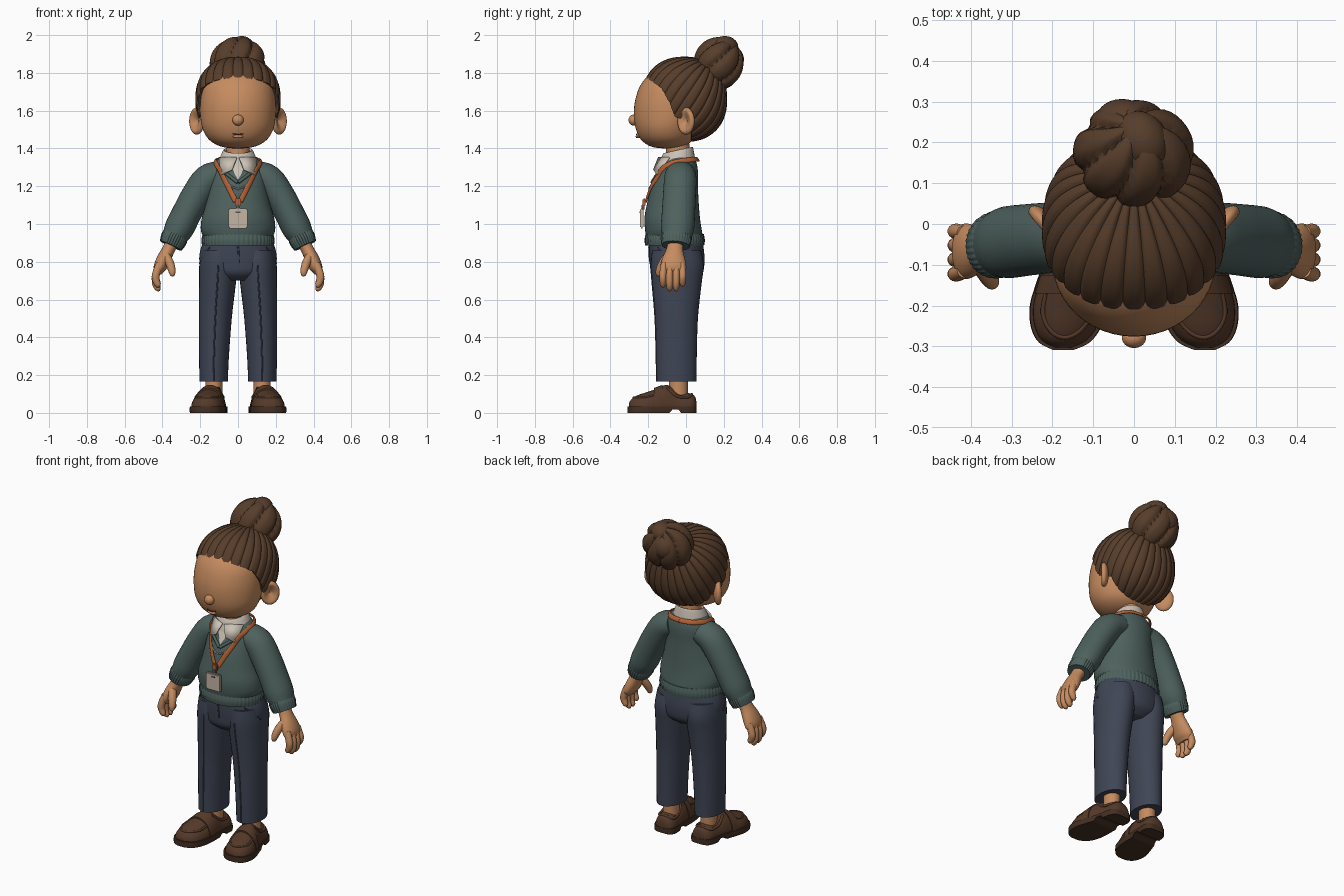
import bpy, bmesh, math
from mathutils import Vector, Matrix

cube = bpy.data.objects.get("Cube")
if cube:
    bpy.data.objects.remove(cube, do_unlink=True)

def material(name, *rgb):
    m = bpy.data.materials.new(name)
    m.use_nodes = True
    m.diffuse_color = (*rgb, 1)
    m.node_tree.nodes["Principled BSDF"].inputs["Base Color"].default_value = (*rgb, 1)
    return m

SKIN = material("skin", .56, .26, .115)
HAIR = material("brown hair", .095, .047, .024)
KNIT = material("green knit", .075, .12, .11)
CLOTH = material("navy cloth", .05, .06, .09)
LEATHER = material("brown leather", .09, .042, .022)
SOLE = material("dark sole", .055, .028, .016)
SHIRT = material("cream shirt", .6, .54, .46)
ORANGE = material("orange ribbon", .45, .12, .035)
CARD = material("badge card", .56, .46, .37)
METAL = material("dark metal", .1, .09, .08)

def finish(bm, name, mat, mirror=False, angle=50, solid=0):
    bmesh.ops.remove_doubles(bm, verts=bm.verts, dist=1e-5)
    bmesh.ops.recalc_face_normals(bm, faces=bm.faces)
    mesh = bpy.data.meshes.new(name)
    bm.to_mesh(mesh)
    bm.free()
    mesh.materials.append(mat)
    obj = bpy.data.objects.new(name, mesh)
    bpy.context.collection.objects.link(obj)
    bpy.ops.object.select_all(action='DESELECT')
    obj.select_set(True)
    bpy.context.view_layer.objects.active = obj
    bpy.ops.object.shade_smooth_by_angle(angle=math.radians(angle))
    if solid:
        obj.modifiers.new("thickness", 'SOLIDIFY').thickness = solid
    if mirror:
        obj.modifiers.new("mirror", 'MIRROR')
    return obj

def catmull(pts, steps):
    pts = [Vector(p) for p in pts]
    out = []
    for i in range(len(pts) - 1):
        a, b, c, d = pts[max(i - 1, 0)], pts[i], pts[i + 1], pts[min(i + 2, len(pts) - 1)]
        for s in range(steps):
            t = s / steps
            out.append(b + (c - a) * t / 2 + (a * 2 - b * 5 + c * 4 - d) * t * t / 2
                       + (b * 3 - a - c * 3 + d) * t ** 3 / 2)
    return out + [pts[-1]]

def sweep(name, sections, mat, axis=None, ref=(0, 1, 0), n=32, steps=4, ribs=0, rib=.02,
          warp=None, mirror=False, caps=True):
    """Loft oval sections (x, y, z, radius_a, radius_b) along a smooth path."""
    secs = catmull(sections, steps)
    bm = bmesh.new()
    rings = []
    for i, s in enumerate(secs):
        p = Vector(s[:3])
        t = Vector(axis) if axis else Vector(secs[min(i + 1, len(secs) - 1)][:3]) - Vector(secs[max(i - 1, 0)][:3])
        t.normalize()
        b = Vector(ref(p) if callable(ref) else ref)
        b = (b - t * b.dot(t)).normalized()
        side = t.cross(b)
        ring = []
        for k in range(n):
            a = math.tau * k / n
            g = 1 + rib * math.cos(ribs * a) if ribs else 1
            v = p + (b * s[4] * math.cos(a) + side * s[3] * math.sin(a)) * g
            ring.append(bm.verts.new(warp(v) if warp else v))
        rings.append(ring)
    for r, q in zip(rings, rings[1:]):
        for k in range(n):
            bm.faces.new((r[k], r[(k + 1) % n], q[(k + 1) % n], q[k]))
    if caps:
        bm.faces.new(rings[0])
        bm.faces.new(rings[-1])
    return finish(bm, name, mat, mirror)

def tube(name, pts, r, mat, mirror=False, ref=(0, 1, .1)):
    return sweep(name, [(*p, r, r) for p in pts], mat, n=8, ref=ref, mirror=mirror)

def ball(name, c, r, mat, rz=0, mirror=False, warp=None):
    bm = bmesh.new()
    bmesh.ops.create_uvsphere(bm, u_segments=32, v_segments=20, radius=1)
    for v in bm.verts:
        if warp:
            v.co = warp(v.co)
    bm.transform(Matrix.Translation(c) @ Matrix.Rotation(rz, 4, 'Z') @ Matrix.Diagonal((*r, 1)))
    return finish(bm, name, mat, mirror)

def box(name, c, size, mat, bevel=.006):
    bm = bmesh.new()
    bmesh.ops.create_cube(bm, size=1, matrix=Matrix.Translation(c) @ Matrix.Diagonal((*size, 1)))
    bmesh.ops.bevel(bm, geom=bm.edges[:], offset=bevel, segments=2, affect='EDGES')
    return finish(bm, name, mat)

def lookup(table, key, k):
    """Interpolate a row of a table sorted on column k."""
    for a, b in zip(table, table[1:]):
        if key <= b[k]:
            break
    t = min(max((key - a[k]) / (b[k] - a[k]), 0), 1)
    return [u + (w - u) * t for u, w in zip(a, b)]

def strands(name, c, radii, axis, n, depth, mat, edge=None, twist=0, power=2.0):
    """Rounded shell grooved into locks that meet at a pole; edge() says where it stops."""
    rot = Vector(axis).to_track_quat('Z', 'Y')
    c, cols, rows = Vector(c), n * 10, 40

    def point(phi, th, groove=True):
        d = rot @ Vector((math.sin(th) * math.cos(phi), math.sin(th) * math.sin(phi), math.cos(th)))
        r = sum(abs(d[i] / radii[i]) ** power for i in range(3)) ** (-1 / power)
        lock = (1 - abs(math.sin(n * (phi + twist * th) / 2))) ** 2
        return c + d * r * (1 - (depth * lock * min(1, 2 * math.sin(th)) if groove else 0))
    bm = bmesh.new()
    grid = []
    for i in range(cols):
        phi, end = math.tau * i / cols, math.pi
        if edge:
            end = .2
            while end < math.pi - .1 and edge(point(phi, end, False)):
                end += .01
        line = [point(phi, end * j / rows) for j in range(rows + 1)]
        if edge:
            line.append(c + (line[-1] - c) * .86)
        grid.append([bm.verts.new(p) for p in line])
    for i in range(cols):
        p, q = grid[i], grid[(i + 1) % cols]
        for j in range(len(p) - 1):
            bm.faces.new((p[j], q[j], q[j + 1], p[j + 1]))
    return finish(bm, name, mat)

UP = (0, 0, 1)

# Head, nose, mouth, ears, neck
sweep("head", [(0, -.1, 1.4, .02, .02), (0, -.1, 1.41, .09, .085), (0, -.1, 1.445, .152, .137),
               (0, -.1, 1.505, .188, .166), (0, -.09, 1.58, .2, .186), (0, -.085, 1.66, .198, .183),
               (0, -.08, 1.74, .18, .158), (0, -.07, 1.8, .13, .11), (0, -.07, 1.82, .02, .02)],
      SKIN, axis=UP, n=48)
ball("nose", (0, -.278, 1.55), (.03, .026, .029), SKIN)
ball("lower_lip", (0, -.255, 1.463), (.028, .012, .009), SKIN)
tube("mouth", [(-.028, -.256, 1.477), (0, -.263, 1.474), (.028, -.256, 1.477)], .003, LEATHER, ref=UP)

def ear_dish(v):
    d = math.hypot(v.y, v.z)
    return v - Vector((1.5 * max(0, 1 - d / .8), 0, 0)) if v.x > 0 else v
ball("ear", (.218, 0, 1.545), (.026, .055, .072), SKIN, rz=-.7, mirror=True, warp=ear_dish)
sweep("neck", [(0, -.04, 1.3, .065, .065), (0, -.045, 1.46, .06, .06)], SKIN, axis=UP)

# Hair swept back to a bun
HAIRLINE = [(1.42, .03), (1.53, .03), (1.57, -.06), (1.64, -.085), (1.72, -.13), (1.77, -.2), (1.8, -.3)]
strands("hair", (0, -.008, 1.66), (.226, .226, .226), (0, .55, .83), 26, .035, HAIR,
        edge=lambda p: p.y > lookup(HAIRLINE, p.z, 0)[1], power=2.25)
strands("bun", (0, .172, 1.85), (.15, .132, .142), (0, .5, .85), 7, .17, HAIR, twist=.35)
ball("bun_top_lock", (.02, .205, 1.935), (.062, .075, .06), HAIR, rz=.5)
ball("bun_back_lock", (-.02, .245, 1.87), (.075, .06, .072), HAIR, rz=-.3)

# Sweater
TORSO = [(0, -.06, .93, .183, .15), (0, -.067, .97, .197, .15), (0, -.073, 1.03, .192, .147),
         (0, -.07, 1.1, .172, .138), (0, -.06, 1.2, .152, .123), (0, -.042, 1.28, .146, .105),
         (0, -.035, 1.325, .125, .09), (0, -.035, 1.36, .085, .075)]
sweep("sweater_body", TORSO, KNIT, axis=UP, n=48)
sweep("sweater_hem", [(0, -.06, .885, .188, .154), (0, -.06, .915, .192, .158), (0, -.06, .948, .185, .152)],
      KNIT, axis=UP, n=192, ribs=48, rib=.012)
sweep("sleeve", [(.09, -.03, 1.265, .07, .08), (.16, -.03, 1.235, .08, .086), (.22, -.035, 1.15, .08, .087),
                 (.27, -.04, 1.06, .078, .088), (.31, -.045, .98, .078, .088), (.338, -.05, .93, .066, .078)],
      KNIT, mirror=True)
sweep("sleeve_cuff", [(.328, -.05, .945, .066, .078), (.34, -.052, .92, .07, .081), (.356, -.055, .885, .062, .074)],
      KNIT, n=128, ribs=32, mirror=True)

# Hands
sweep("palm", [(.35, -.055, .9, .035, .042), (.37, -.06, .86, .034, .045), (.395, -.065, .81, .037, .062),
               (.415, -.067, .765, .033, .068), (.42, -.067, .735, .015, .05)], SKIN, mirror=True)
for i, (y, tip) in enumerate([(-.122, .665), (-.087, .645), (-.052, .645), (-.018, .67)]):
    sweep(f"finger_{i + 1}", [(.415, y * .9 - .005, .79, .02, .018), (.434, y, .735, .021, .019),
                              (.435, y, tip + .04, .02, .018), (.422, y, tip + .01, .015, .014),
                              (.416, y, tip, .003, .003)], SKIN, n=14, mirror=True)
sweep("thumb", [(.385, -.085, .84, .022, .025), (.362, -.12, .795, .023, .024), (.35, -.14, .755, .02, .02),
                (.347, -.146, .73, .013, .013), (.347, -.147, .722, .003, .003)], SKIN, n=14, mirror=True)

# Shirt collar and front
def front(x, z, lift=.006):
    _, cy, _, rx, ry = lookup(TORSO, z, 2)
    return Vector((x, cy - ry * math.sqrt(max(0, 1 - (x / rx) ** 2)) - lift, z))

def tilt(v):
    return v + Vector((0, 0, .22 * (v.y + .05)))
sweep("collar", [(0, -.05, 1.325, .104, .098), (0, -.047, 1.355, .094, .09), (0, -.042, 1.39, .076, .077),
                 (0, -.042, 1.375, .066, .066)], SHIRT, axis=UP, warp=tilt, caps=False)
bm = bmesh.new()
rows = [[bm.verts.new(front(s * .07 * j / 8 / 4, 1.235 + .12 * j / 8, .008)) for s in range(-4, 5)] for j in range(9)]
for a, b in zip(rows, rows[1:]):
    for k in range(8):
        bm.faces.new((a[k], a[k + 1], b[k + 1], b[k]))
finish(bm, "shirt_front", SHIRT)
bm = bmesh.new()
bm.faces.new([bm.verts.new(p) for p in
              [(.004, -.142, 1.35), (.1, -.085, 1.35), (.086, -.15, 1.258), (.03, -.168, 1.285)]])
finish(bm, "collar_flap", SHIRT, mirror=True, solid=.008)
tube("neckline_rib", [front(.1, 1.3), front(.06, 1.265), front(.002, 1.22)], .009, KNIT, mirror=True)
tube("necklace", [front(.07, 1.235, .009), front(.035, 1.2, .009), front(0, 1.185, .009)], .004, SHIRT, mirror=True)

# Lanyard and badge
path = [(0, .063, 1.342), (.075, .045, 1.342), (.12, -.02, 1.335), (.117, -.085, 1.32), (.1, -.128, 1.29)]
path += [tuple(front(.012 + .088 * t, 1.12 + .17 * t, .009)) for t in (.75, .5, .25, 0)]
sweep("lanyard", [(*p, .014, .005) for p in path], ORANGE, n=12, mirror=True,
      ref=lambda p: (p.x, p.y + .04, .06 if p.z > 1.3 else 0))
box("lanyard_join", (0, -.222, 1.115), (.032, .016, .04), ORANGE, .004)
box("badge_clip", (0, -.228, 1.088), (.02, .014, .03), METAL, .003)
box("badge", (0, -.234, 1.03), (.1, .018, .105), CARD)
box("badge_slot", (0, -.2435, 1.062), (.026, .004, .008), METAL, .001)

# Trousers
sweep("trouser_seat", [(0, -.05, .7, .1, .09), (0, -.048, .74, .18, .135), (0, -.047, .8, .204, .145),
                       (0, -.05, .86, .2, .145), (0, -.055, .92, .178, .14)], CLOTH, axis=UP, n=48)
LEG = [(.129, -.05, .165, .075, .105), (.127, -.05, .3, .079, .107), (.12, -.05, .5, .087, .113),
       (.109, -.048, .68, .097, .13), (.104, -.046, .78, .101, .14), (.1, -.05, .86, .095, .13)]
sweep("trouser_leg", LEG, CLOTH, axis=UP, mirror=True)
tube("trouser_crease", [(s[0], s[1] - s[4], s[2] + .002) for s in LEG[:5]], .004, CLOTH, mirror=True)
tube("trouser_fly", [(0, -.195, .88), (.004, -.192, .82), (0, -.18, .75)], .005, CLOTH)
tube("pocket_welt", [(.15, -.15, .875), (.18, -.118, .84), (.203, -.07, .79)], .004, CLOTH, mirror=True)

# Loafers, listed heel to toe
sweep("ankle", [(.128, -.04, .05, .045, .05), (.128, -.04, .2, .045, .05)], SKIN, axis=UP, mirror=True)
SHOE = [(.123, .055, .03, .025, .03), (.124, .045, .03, .05, .06), (.127, .015, .03, .064, .075),
        (.133, -.04, .03, .067, .085), (.143, -.1, .03, .074, .118), (.152, -.15, .03, .082, .1),
        (.161, -.2, .03, .086, .082), (.167, -.25, .03, .077, .066), (.171, -.285, .03, .055, .047),
        (.173, -.303, .03, .02, .02)]
BACK = (0, -1, 0)
sweep("shoe_upper", SHOE, LEATHER, axis=BACK, ref=UP, mirror=True,
      warp=lambda v: Vector((v.x, v.y, max(v.z, .025))))

def sole_shape(v):
    low = .018 if -.085 < v.y < -.04 else 0
    return Vector((v.x, v.y, min(max(v.z, low), .034)))
sweep("shoe_sole", [(x, y * 1.02, .017, a * 1.07 + .003, .12) for x, y, z, a, b in SHOE], SOLE,
      axis=BACK, ref=UP, mirror=True, warp=sole_shape)
sweep("shoe_strap", [(*s[:3], s[3] * 1.05, s[4] * 1.06 + .003) for s in
                     [[u for u in lookup([tuple(-c if i == 1 else c for i, c in enumerate(q)) for q in SHOE], d, 1)]
                      for d in (.125, .145, .17)] for s in [(s[0], -s[1], *s[2:])]],
      LEATHER, axis=BACK, ref=UP, mirror=True, warp=lambda v: Vector((v.x, v.y, max(v.z, .03))))

def on_shoe(side, y):
    s = lookup(SHOE[::-1], y, 1)
    return s[0] + side * s[3], y, s[2] + s[4] * math.sqrt(1 - side * side)
tube("shoe_apron_seam", [on_shoe(*q) for q in ((-.72, -.17), (-.72, -.22), (-.5, -.262), (0, -.278),
                                              (.5, -.262), (.72, -.22), (.72, -.17))],
     .006, LEATHER, mirror=True, ref=UP)
tube("shoe_collar", [on_shoe(*q) for q in ((-.5, -.1), (-.75, -.05), (-.72, .01), (0, .03),
                                          (.72, .01), (.75, -.05), (.5, -.1))],
     .008, LEATHER, mirror=True, ref=UP)
